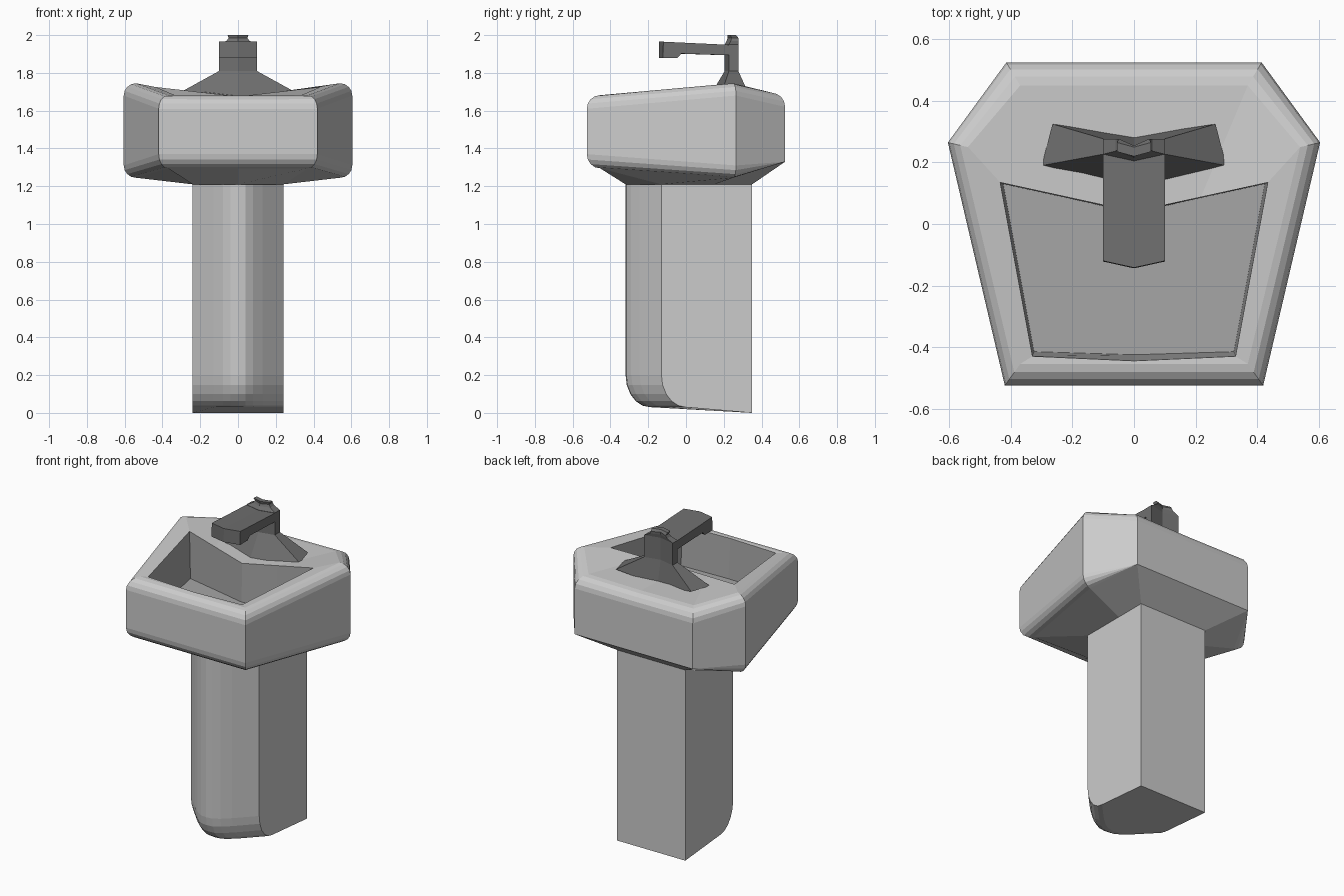
import bpy, bmesh, math

if "Cube" in bpy.data.objects:
    bpy.data.objects.remove(bpy.data.objects["Cube"])


def half(pts):
    """Complete a half ring (starting and ending on x = 0) by mirroring it."""
    return pts + [(-x, y, z) for x, y, z in reversed(pts[1:-1])]


def loft(name, rings, cap_start=False, cap_end=False, mats=(), dark_from=None):
    bm = bmesh.new()
    loops = [[bm.verts.new(p) for p in r] for r in rings]
    n = len(rings[0])
    for i, (a, b) in enumerate(zip(loops, loops[1:])):
        for j in range(n):
            k = (j + 1) % n
            f = bm.faces.new((a[j], a[k], b[k], b[j]))
            f.material_index = int(dark_from is not None and i >= dark_from)
    if cap_start:
        bm.faces.new(loops[0])
    if cap_end:
        bm.faces.new(loops[-1]).material_index = int(dark_from is not None)
    bmesh.ops.remove_doubles(bm, verts=bm.verts, dist=0.0005)
    bmesh.ops.recalc_face_normals(bm, faces=bm.faces)
    me = bpy.data.meshes.new(name)
    bm.to_mesh(me)
    bm.free()
    for m in mats:
        me.materials.append(m)
    ob = bpy.data.objects.new(name, me)
    bpy.context.collection.objects.link(ob)
    return ob


def grey(name, v):
    m = bpy.data.materials.new(name)
    m.diffuse_color = (v, v, v, 1)
    m.use_nodes = True
    m.node_tree.nodes["Principled BSDF"].inputs["Base Color"].default_value = m.diffuse_color
    return m


ceramic = grey("ceramic", 0.8)
bowl_grey = grey("bowl_grey", 0.38)
metal = grey("dark_metal", 0.16)


def fillet(start, end, steps=4):
    """Quarter-round rings from a vertical wall (start) to a flat rim (end)."""
    out = []
    for i in range(steps + 1):
        t = math.pi / 2 * i / steps
        h, v = 1 - math.cos(t), math.sin(t)
        out.append(half([(a[0] + (b[0] - a[0]) * h,
                          a[1] + (b[1] - a[1]) * h,
                          a[2] + (b[2] - a[2]) * v) for a, b in zip(start, end)]))
    return out


# basin: rounded six-sided body, each half ring is front centre, front, side, back, back centre
plan = [(0, -.525), (.42, -.525), (.605, .265), (.415, .525), (0, .525)]
wall_low = [(x, y, z) for (x, y), z in zip(plan, (1.37, 1.37, 1.31, 1.33, 1.33))]
wall_high = [(x, y, z) for (x, y), z in zip(plan, (1.61, 1.61, 1.68, 1.62, 1.62))]
under = [(0, -.455, 1.295), (.37, -.455, 1.295), (.54, .25, 1.245),
         (.415, .525, 1.33), (0, .525, 1.33)]
top = [(0, -.455, 1.68), (.37, -.455, 1.682), (.54, .25, 1.745),
       (.37, .45, 1.695), (0, .45, 1.69)]
neck = [(0, -.32, 1.21), (.24, -.13, 1.21), (.24, .15, 1.21),
        (.24, .35, 1.21), (0, .35, 1.21)]
hole = [(0, -.445, 1.678), (.33, -.43, 1.68), (.435, .135, 1.725),
        (.2175, .0875, 1.70), (0, .04, 1.675)]
floor = [(0, -.425, 1.43), (.325, -.415, 1.43), (.425, .13, 1.43),
         (.21, .083, 1.43), (0, .036, 1.43)]
rings = [half(neck)] + fillet(wall_low, under)[::-1] + fillet(wall_high, top)
rings += [half(hole), half(floor)]
loft("basin", rings, cap_end=True, mats=(ceramic, bowl_grey),
     dark_from=len(rings) - 2)

# pedestal: flat back, rounded nose, front foot curved under
nose = [(0, -.32), (.04, -.315), (.08, -.29), (.13, -.245), (.24, -.13)]
levels = [(1.21, 0)]
for i in range(6):
    t = math.pi / 2 * i / 5
    levels.append((.20 - .17 * math.sin(t), .13 * (1 - math.cos(t))))
rings = []
for z, shift in levels:
    bz = (z - .03) * 1.21 / 1.18
    rings.append(half([(x, y + shift, z) for x, y in nose]
                      + [(.24, .35, bz), (0, .35, bz)]))
loft("pedestal", rings, cap_end=True, mats=(ceramic,))


# tap body: flared base, column and knob
def column(z, w, y0=.205, y1=.255, v=.022):
    return half([(0, y0, z), (w, y0 + v, z), (w, y1 + v, z), (0, y1, z)])


base = half([(0, .115, 1.66), (.30, .19, 1.70), (.265, .325, 1.705), (0, .285, 1.66)])
loft("tap_body", [base, column(1.81, .1), column(1.95, .1), column(1.97, .06, .215),
                  column(1.985, .05, .22), column(2.0, .055, .22, .25, .015)],
     cap_start=True, cap_end=True, mats=(metal,))

# spout: side profile swept across x, pointed forward in the middle
side = [(.24, 1.948), (-.12, 1.965), (-.122, 1.88), (-.045, 1.88),
        (-.025, 1.902), (.24, 1.893)]
loft("spout", [[(x, y - d, z) for y, z in side]
               for x, d in ((-.1, 0), (0, .022), (.1, 0))],
     cap_start=True, cap_end=True, mats=(metal,))
